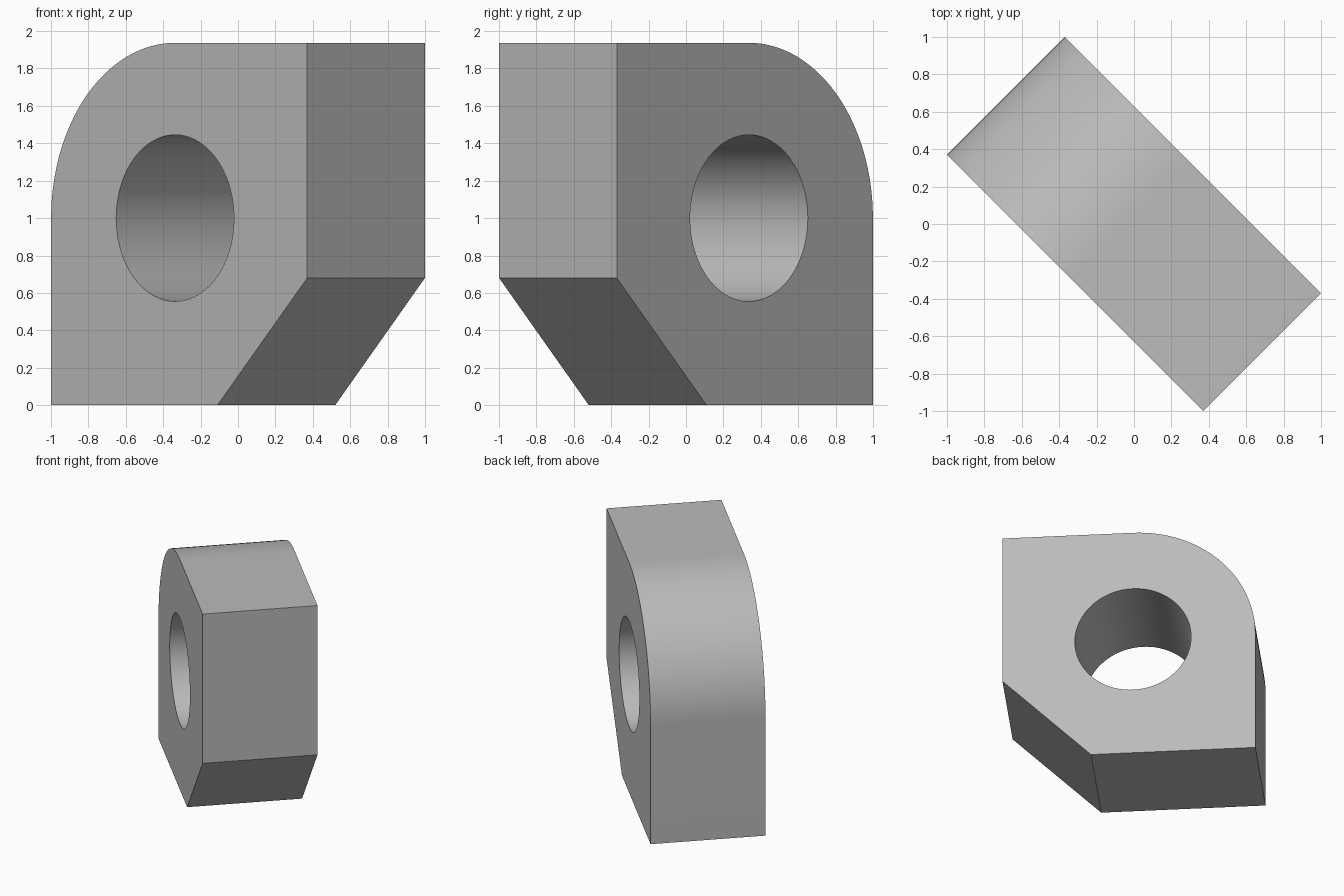
import bpy, bmesh
from math import sin, cos, pi, radians

cube = bpy.data.objects.get("Cube")
if cube:
    bpy.data.objects.remove(cube, do_unlink=True)

HALF = 0.9685        # half the block's width
TOP = 2 * HALF
DEPTH = 0.89
HOLE_X, HOLE_Z = -0.031, 1.0
ROUND = TOP - HOLE_Z  # corner radius, concentric with the hole
HOLE_R = 0.445

grey = bpy.data.materials.new("grey")
grey.use_nodes = True
colour = (0.5, 0.5, 0.5, 1)
grey.diffuse_color = colour
grey.node_tree.nodes["Principled BSDF"].inputs["Base Color"].default_value = colour


def prism(name, outline, depth):
    """Extrude an (x, z) outline symmetrically along y."""
    bm = bmesh.new()
    face = bm.faces.new([bm.verts.new((x, -depth / 2, z)) for x, z in outline])
    side = bmesh.ops.extrude_face_region(bm, geom=[face])["geom"]
    bmesh.ops.translate(bm, vec=(0, depth, 0),
                        verts=[v for v in side if isinstance(v, bmesh.types.BMVert)])
    bmesh.ops.recalc_face_normals(bm, faces=bm.faces)
    mesh = bpy.data.meshes.new(name)
    bm.to_mesh(mesh)
    bm.free()
    mesh.materials.append(grey)
    obj = bpy.data.objects.new(name, mesh)
    bpy.context.collection.objects.link(obj)
    obj.rotation_euler.z = radians(-45)
    return obj


def arc(radius, start, end, steps):
    angles = [start + (end - start) * i / steps for i in range(steps + 1)]
    return [(HOLE_X + radius * cos(a), HOLE_Z + radius * sin(a)) for a in angles]


# Block with one rounded upper corner and one chamfered lower corner
outline = [(-HALF, 0), (0.29, 0), (HALF, 0.68), (HALF, TOP)]
block = prism("drilled_block", outline + arc(ROUND, pi / 2, pi, 32), DEPTH)

# Round hole through the block
cutter = prism("hole_cutter", arc(HOLE_R, 0, 2 * pi, 96)[:-1], DEPTH * 2)
cutter.hide_render = True
hole = block.modifiers.new("hole", "BOOLEAN")
hole.operation = "DIFFERENCE"
hole.solver = "EXACT"
hole.object = cutter

bpy.ops.object.select_all(action="DESELECT")
block.select_set(True)
bpy.context.view_layer.objects.active = block
bpy.ops.object.modifier_apply(modifier=hole.name)
bpy.data.objects.remove(cutter, do_unlink=True)
bpy.ops.object.shade_smooth_by_angle(angle=radians(30))
